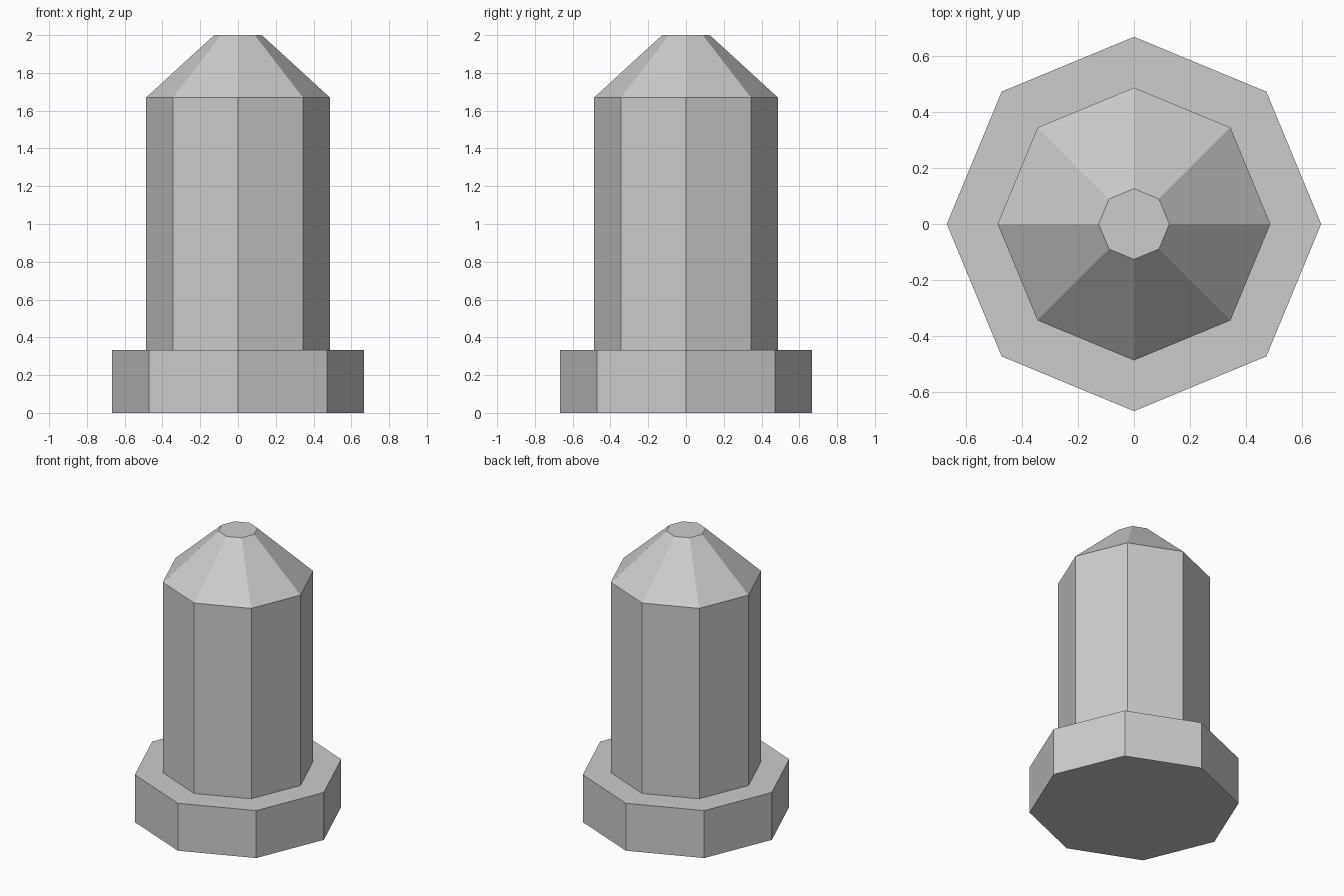
import bpy
import bmesh
import math

cube = bpy.data.objects.get("Cube")
if cube:
    bpy.data.objects.remove(cube, do_unlink=True)

SIDES = 8

# Plain grey for the whole model
grey = bpy.data.materials.new("light_grey")
grey.use_nodes = True
colour = (0.6, 0.6, 0.6, 1)
grey.diffuse_color = colour
grey.node_tree.nodes["Principled BSDF"].inputs["Base Color"].default_value = colour


def turned_part(name, profile):
    """Sweep (radius, height) points into a capped, flat-sided solid."""
    bm = bmesh.new()
    rings = []
    for radius, z in profile:
        angles = [math.tau * i / SIDES for i in range(SIDES)]
        rings.append([bm.verts.new((radius * math.cos(a), radius * math.sin(a), z))
                      for a in angles])
    for low, high in zip(rings, rings[1:]):
        for i in range(SIDES):
            j = (i + 1) % SIDES
            bm.faces.new((low[i], low[j], high[j], high[i]))
    bm.faces.new(rings[0][::-1])
    bm.faces.new(rings[-1])
    mesh = bpy.data.meshes.new(name)
    bm.to_mesh(mesh)
    bm.free()
    mesh.materials.append(grey)
    obj = bpy.data.objects.new(name, mesh)
    bpy.context.collection.objects.link(obj)
    return obj


# Wide foot, then the shaft with its tapered, blunt tip
turned_part("base_flange", [(0.667, 0), (0.667, 0.333)])
turned_part("shaft_with_tip", [(0.486, 0.333), (0.486, 1.67), (0.126, 2)])
